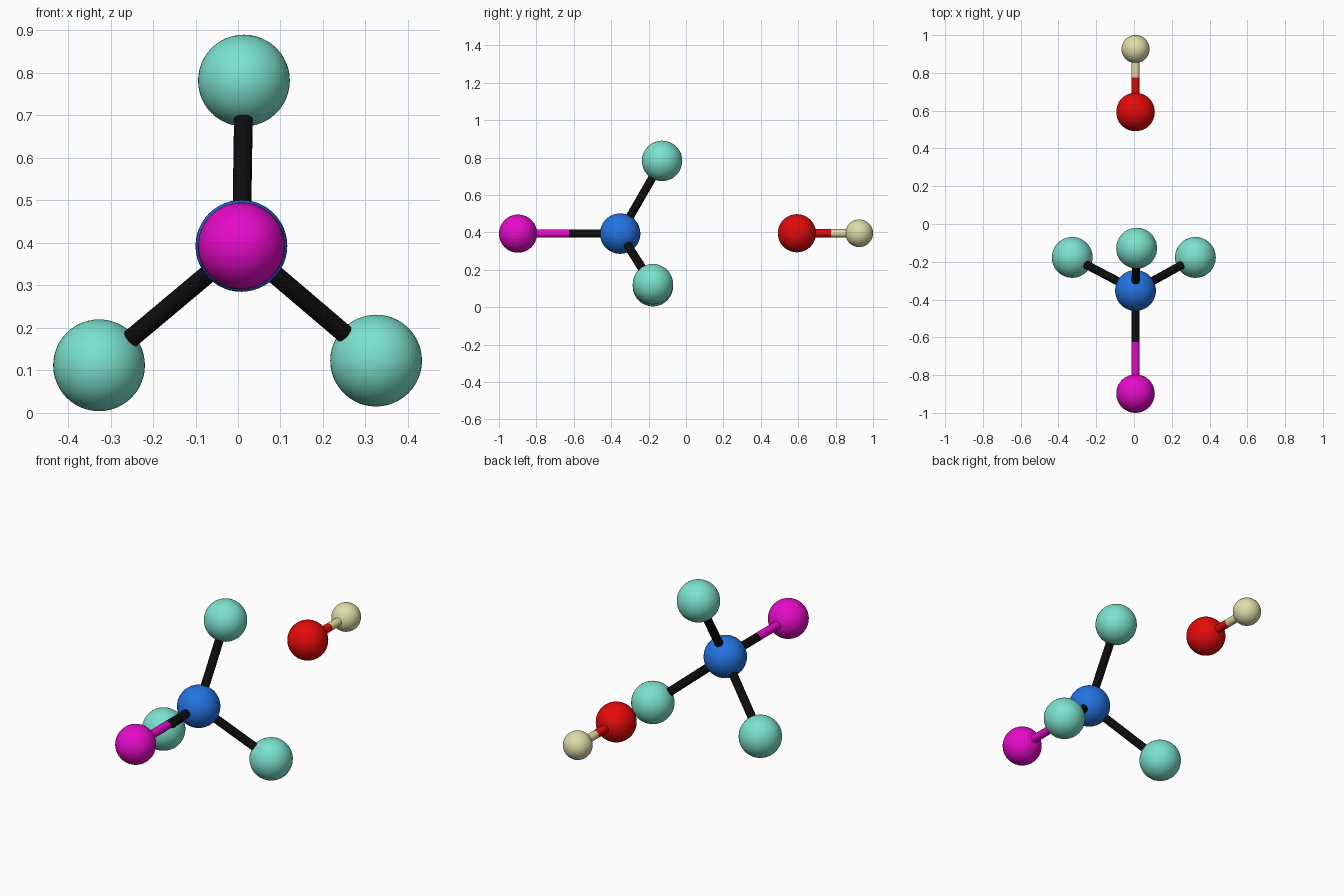
import bpy
from mathutils import Vector

cube = bpy.data.objects.get("Cube")
if cube:
    bpy.data.objects.remove(cube, do_unlink=True)


def material(name, rgb):
    mat = bpy.data.materials.new(name)
    mat.use_nodes = True
    mat.diffuse_color = (*rgb, 1)
    mat.node_tree.nodes["Principled BSDF"].inputs["Base Color"].default_value = (*rgb, 1)
    return mat


teal = material("teal", (0.20, 0.76, 0.61))
blue = material("blue", (0.017, 0.17, 0.75))
magenta = material("magenta", (0.79, 0.003, 0.58))
red = material("red", (0.76, 0.003, 0.003))
cream = material("cream", (0.75, 0.72, 0.39))
black = material("black", (0.004, 0.004, 0.004))


def finish(name, mat):
    obj = bpy.context.object
    obj.name = name
    obj.data.materials.append(mat)
    bpy.ops.object.shade_smooth_by_angle()


def ball(name, center, radius, mat):
    bpy.ops.mesh.primitive_uv_sphere_add(segments=48, ring_count=24, radius=radius, location=center)
    finish(name, mat)
    return Vector(center)


def rod(name, start, end, mat, radius=0.022):
    axis = end - start
    bpy.ops.mesh.primitive_cylinder_add(vertices=20, radius=radius, depth=axis.length,
                                        location=(start + end) / 2)
    bpy.context.object.rotation_euler = axis.to_track_quat("Z", "Y").to_euler()
    finish(name, mat)


# Central ball with three branches
hub = ball("hub_ball", (0.008, -0.352, 0.393), 0.108, blue)
branches = {
    "top": (0.014, -0.128, 0.782),
    "left": (0.325, -0.177, 0.123),
    "right": (-0.327, -0.177, 0.112),
}
for side, center in branches.items():
    tip = ball(side + "_branch_ball", center, 0.108, teal)
    rod(side + "_branch_rod", hub, tip, black)

# Front branch, its rod split between two colours
front = ball("front_ball", (0.008, -0.898, 0.393), 0.102, magenta)
middle = hub.lerp(front, 0.5)
rod("front_rod_inner", hub, middle, black)
rod("front_rod_outer", middle, front, magenta)

# Separate pair at the back
large = ball("back_large_ball", (0.008, 0.593, 0.395), 0.102, red)
small = ball("back_small_ball", (0.008, 0.926, 0.395), 0.074, cream)
joint = large.lerp(small, 0.55)
rod("back_rod_inner", large, joint, red)
rod("back_rod_outer", joint, small, cream)
